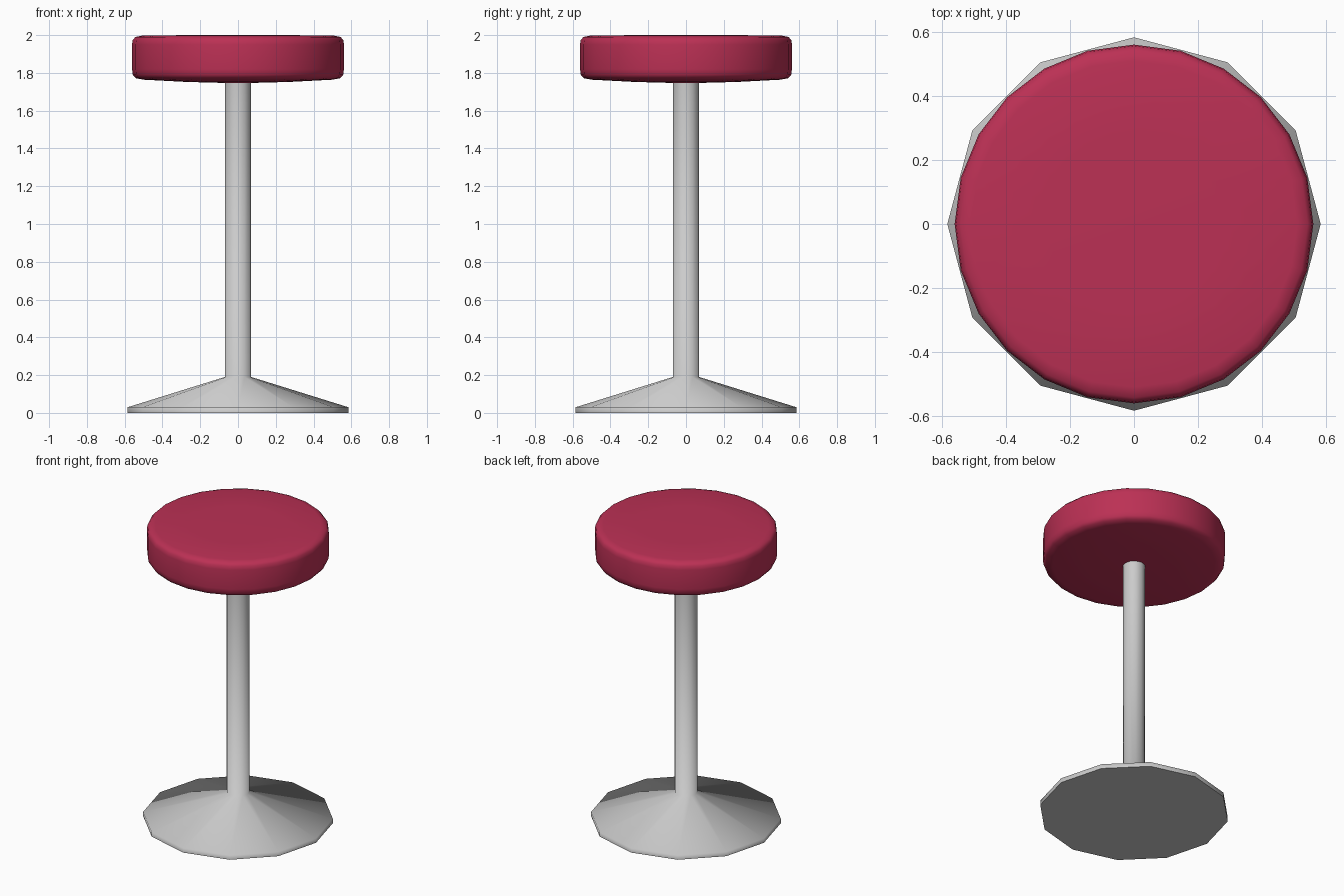
import bpy, bmesh
from math import sin, cos, pi, radians

if "Cube" in bpy.data.objects:
    bpy.data.objects.remove(bpy.data.objects["Cube"])


def lathe(name, profile, sides, smooth_angle, color=None):
    """Revolve (radius, z) points about z; a zero radius makes a pole point."""
    bm = bmesh.new()
    rings = []
    for r, z in profile:
        if r == 0:
            rings.append([bm.verts.new((0, 0, z))] * sides)
        else:
            rings.append([bm.verts.new((r * cos(2 * pi * i / sides),
                                        r * sin(2 * pi * i / sides), z))
                          for i in range(sides)])
    for low, high in zip(rings, rings[1:]):
        for i in range(sides):
            j = (i + 1) % sides
            corners = dict.fromkeys((low[i], low[j], high[j], high[i]))
            bm.faces.new(list(corners))
    bmesh.ops.recalc_face_normals(bm, faces=bm.faces)
    mesh = bpy.data.meshes.new(name)
    bm.to_mesh(mesh)
    bm.free()
    obj = bpy.data.objects.new(name, mesh)
    bpy.context.collection.objects.link(obj)
    if color:
        mat = bpy.data.materials.new(name + "_colour")
        mat.diffuse_color = color
        mat.use_nodes = True
        mat.node_tree.nodes["Principled BSDF"].inputs["Base Color"].default_value = mat.diffuse_color
        mesh.materials.append(mat)
    bpy.ops.object.select_all(action='DESELECT')
    obj.select_set(True)
    bpy.context.view_layer.objects.active = obj
    bpy.ops.object.shade_smooth_by_angle(angle=radians(smooth_angle))
    return obj


# Twelve-sided conical foot flowing into the post
lathe("base_and_post",
      [(0, 0), (0.584, 0), (0.584, 0.03), (0.07, 0.19), (0.07, 1.76), (0, 1.76)],
      12, 80)

# Cushioned seat with rounded rims and a slightly bulging underside
lathe("seat",
      [(0, 1.745), (0.27, 1.752), (0.50, 1.764), (0.542, 1.772), (0.557, 1.79),
       (0.561, 1.82), (0.561, 1.95), (0.557, 1.975), (0.543, 1.99),
       (0.51, 1.997), (0.27, 2.0), (0, 2.0)],
      24, 60, (0.5, 0.03, 0.09, 1))
